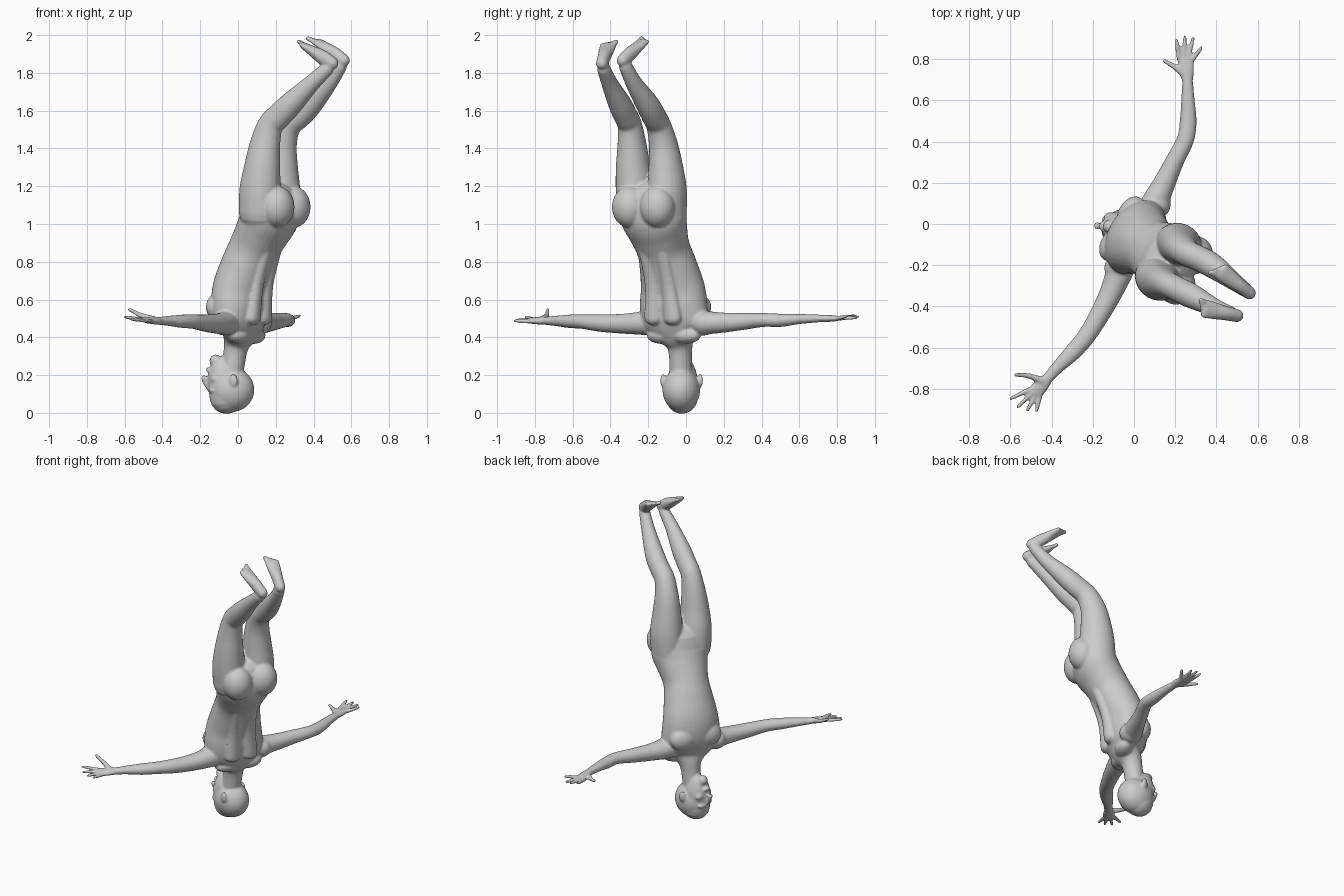
import bpy, bmesh, math
from mathutils import Vector, Matrix

SIDE = Vector((0.5, 0.866, 0))      # across the shoulders
FRONT = Vector((-0.866, 0.5, 0))    # direction the chest faces
parts = []


def finish(bm, name):
    bmesh.ops.recalc_face_normals(bm, faces=bm.faces)
    me = bpy.data.meshes.new(name)
    bm.to_mesh(me)
    bm.free()
    ob = bpy.data.objects.new(name, me)
    bpy.context.collection.objects.link(ob)
    parts.append(ob)


def spline(p, i, t):
    a, b, c, d = (p[max(i - 1, 0)], p[i], p[i + 1], p[min(i + 2, len(p) - 1)])
    return [0.5 * (2 * q + (r - o) * t + (2 * o - 5 * q + 4 * r - s) * t * t
                   + (3 * q - o - 3 * r + s) * t ** 3) for o, q, r, s in zip(a, b, c, d)]


def loft(name, secs, wide, n=24, sub=5):
    """Closed tube through (x, y, z, half width, half depth) with rounded ends."""
    pts = [spline(secs, i, k / sub) for i in range(len(secs) - 1) for k in range(sub)]
    pts.append(list(secs[-1]))
    cs = [Vector(p[:3]) for p in pts]
    rings = []
    for i, p in enumerate(pts):
        t = (cs[min(i + 1, len(cs) - 1)] - cs[max(i - 1, 0)]).normalized()
        rings.append((cs[i], t, p[3], p[4]))

    def cap(ring, sign):
        c, t, a, b = ring
        return [(c + t * sign * min(a, b) * math.sin(q), t, a * math.cos(q), b * math.cos(q))
                for q in (0.4, 0.8, 1.15, 1.45)]
    rings = cap(rings[0], -1)[::-1] + rings + cap(rings[-1], 1)
    bm = bmesh.new()
    loops = []
    for c, t, a, b in rings:
        w = Vector(wide)
        u = (w - t * w.dot(t)).normalized()
        v = t.cross(u)
        loops.append([bm.verts.new(c + u * a * math.cos(2 * math.pi * k / n)
                                   + v * b * math.sin(2 * math.pi * k / n)) for k in range(n)])
    for r, s in zip(loops, loops[1:]):
        for k in range(n):
            bm.faces.new((r[k], r[(k + 1) % n], s[(k + 1) % n], s[k]))
    bm.faces.new(loops[0])
    bm.faces.new(loops[-1])
    finish(bm, name)


def blob(name, loc, size, front=FRONT):
    """Ellipsoid sized (side, front, up), turned to face a direction."""
    bm = bmesh.new()
    bmesh.ops.create_uvsphere(bm, u_segments=24, v_segments=16, radius=1)
    rot = Matrix.Rotation(math.atan2(front[1], front[0]) - math.pi / 2, 4, 'Z')
    bm.transform(Matrix.Translation(loc) @ rot @ Matrix.Diagonal((*size, 1)))
    finish(bm, name)


def at(x, y, z, s=0, f=0):
    return Vector((x, y, z)) + SIDE * s + FRONT * f


# torso and neck, from the pelvis down
loft("torso", [(.175, -.18, 1.10, .185, .135), (.165, -.17, 1.03, .185, .145),
               (.125, -.145, .95, .162, .137), (.085, -.12, .87, .145, .132),
               (.05, -.095, .78, .158, .135), (.015, -.07, .66, .18, .138),
               (.01, -.065, .56, .192, .135), (.015, -.06, .48, .185, .115),
               (.01, -.05, .42, .13, .09), (-.005, -.035, .37, .078, .07),
               (-.015, -.03, .32, .062, .062), (-.03, -.027, .22, .06, .06)], SIDE, n=32)

# muscles mirrored about the spine
for m in (-1, 1):
    blob("chest_muscle", at(.015, -.065, .56, m * .085, .085), (.09, .06, .075))
    blob("buttock", at(.19, -.19, 1.09, m * .085, -.07), (.095, .09, .11))
    loft("back_muscle", [(*at(.02, -.07, .5, m * .06, -.105), .05, .035),
                         (*at(.03, -.08, .68, m * .05, -.115), .04, .03),
                         (*at(.09, -.125, .88, m * .045, -.105), .04, .03)], SIDE)
    blob("trapezius", at(.02, -.05, .41, m * .07, -.03), (.09, .055, .045))
    blob("shoulder", at(.017, -.06, .475, m * .18, 0), (.07, .072, .065))

# head, upside down and facing left
blob("skull", (-.033, -.025, .122), (.1, .12, .117), (-1, .1, 0))
loft("face", [(-.06, -.022, .08, .085, .09), (-.068, -.02, .15, .083, .09),
              (-.082, -.017, .21, .074, .08), (-.1, -.014, .255, .054, .058),
              (-.118, -.012, .275, .034, .034)], (0, 1, 0))
loft("nose", [(-.15, -.01, .125, .012, .014), (-.172, -.008, .16, .013, .015),
              (-.18, -.008, .185, .019, .015)], (0, 1, 0))
blob("lips", (-.152, -.01, .228), (.027, .018, .014), (-1, .1, 0))
for m in (-1, 1):
    blob("brow", (-.138, -.015 + m * .036, .118), (.034, .018, .012), (-1, .1 + m * .3, 0))
    blob("cheek", (-.118, -.016 + m * .045, .18), (.028, .028, .026), (-1, .1, 0))
    blob("ear", (-.025, -.023 + m * .098, .17), (.014, .024, .036), (-1, -m * .3, 0))


def hand(wrist, palm_end, wide, tips, thumb, knuckle=.031):
    w, e, u = Vector(wrist), Vector(palm_end), Vector(wide).normalized()
    loft("palm", [(*w, .026, .02), (*w.lerp(e, .45), .036, .019),
                  (*w.lerp(e, .9), .04, .015)], wide)
    for i, tip in enumerate(tips):
        base = e + u * knuckle * (i - 1.5) / 1.5 - (e - w) * .12
        tip = Vector(tip)
        loft("finger", [(*base, .0125, .0125), (*base.lerp(tip, .55), .0115, .0115),
                        (*base.lerp(tip, .95), .009, .009)], (0, 0, 1), n=12)
    a, b, c = (Vector(p) for p in thumb)
    loft("thumb", [(*a, .02, .018), (*b, .0145, .014), (*c, .01, .01)], (0, 0, 1), n=12)


# arms stretched sideways
loft("left_arm", [(.06, .02, .475, .06, .06), (.1, .1, .477, .066, .062),
                  (.148, .2, .478, .054, .053), (.2, .31, .485, .045, .045),
                  (.25, .41, .492, .042, .037), (.263, .5, .49, .041, .035),
                  (.262, .6, .497, .033, .027), (.26, .7, .5, .026, .021)], (1, -.4, 0))
hand((.26, .69, .5), (.25, .81, .5), (1, 0, 0),
     [(.205, .9, .515), (.248, .915, .51), (.288, .908, .505), (.33, .86, .515)],
     [(.24, .73, .498), (.195, .765, .5), (.148, .792, .508)])
loft("right_arm", [(-.03, -.14, .475, .06, .06), (-.065, -.22, .475, .066, .062),
                   (-.11, -.33, .472, .056, .053), (-.172, -.45, .475, .048, .046),
                   (-.235, -.55, .483, .044, .038), (-.3, -.625, .485, .041, .035),
                   (-.365, -.69, .487, .032, .027), (-.42, -.75, .487, .026, .021)], (1, -.6, 0))
hand((-.415, -.745, .487), (-.492, -.832, .49), (-.8, .58, .15),
     [(-.475, -.912, .488), (-.52, -.908, .488), (-.568, -.892, .495), (-.603, -.85, .508)],
     [(-.45, -.76, .495), (-.51, -.738, .515), (-.575, -.732, .547)])

# legs with bent knees
loft("left_leg", [(.215, -.1, 1.06, .1, .115), (.22, -.1, 1.18, .102, .112),
                  (.222, -.107, 1.3, .09, .098), (.232, -.12, 1.42, .075, .082),
                  (.265, -.145, 1.52, .064, .07), (.325, -.172, 1.575, .062, .068),
                  (.385, -.205, 1.635, .06, .064), (.48, -.275, 1.745, .044, .046),
                  (.54, -.32, 1.835, .035, .038)], SIDE)
loft("right_leg", [(.115, -.26, 1.06, .1, .115), (.117, -.268, 1.18, .102, .112),
                   (.128, -.28, 1.3, .09, .098), (.143, -.286, 1.42, .075, .083),
                   (.17, -.297, 1.52, .063, .07), (.215, -.318, 1.57, .061, .068),
                   (.28, -.35, 1.635, .06, .064), (.385, -.402, 1.74, .044, .046),
                   (.47, -.435, 1.82, .035, .038)], SIDE)


def foot(heel, toe, wide):
    h, t, u = Vector(heel), Vector(toe), Vector(wide).normalized()
    loft("foot", [(*h, .032, .034), (*h.lerp(t, .3), .035, .038),
                  (*h.lerp(t, .6), .042, .027), (*h.lerp(t, .82), .046, .018)], wide)
    for i, r in enumerate((.013, .0105, .01, .009, .009)):
        tip = t + u * (.036 - i * .018) - (t - h) * .035 * i
        loft("toe", [(*tip.lerp(h, .3), r, r), (*tip, r, r)], wide, n=12)


foot((.56, -.335, 1.865), (.395, -.21, 1.983), (-.7, -.72, 0))
foot((.5, -.445, 1.85), (.315, -.405, 1.965), (.25, .97, 0))

# fuse every part into one smooth skin
bpy.ops.object.select_all(action='DESELECT')
for ob in parts:
    ob.select_set(True)
bpy.context.view_layer.objects.active = parts[0]
bpy.ops.object.join()
body = bpy.context.view_layer.objects.active
body.name = "diving_figure"
fuse = body.modifiers.new("fuse", 'REMESH')
fuse.mode = 'VOXEL'
fuse.voxel_size = .007
fuse.use_smooth_shade = True
relax = body.modifiers.new("relax", 'SMOOTH')
relax.factor = .5
relax.iterations = 6
